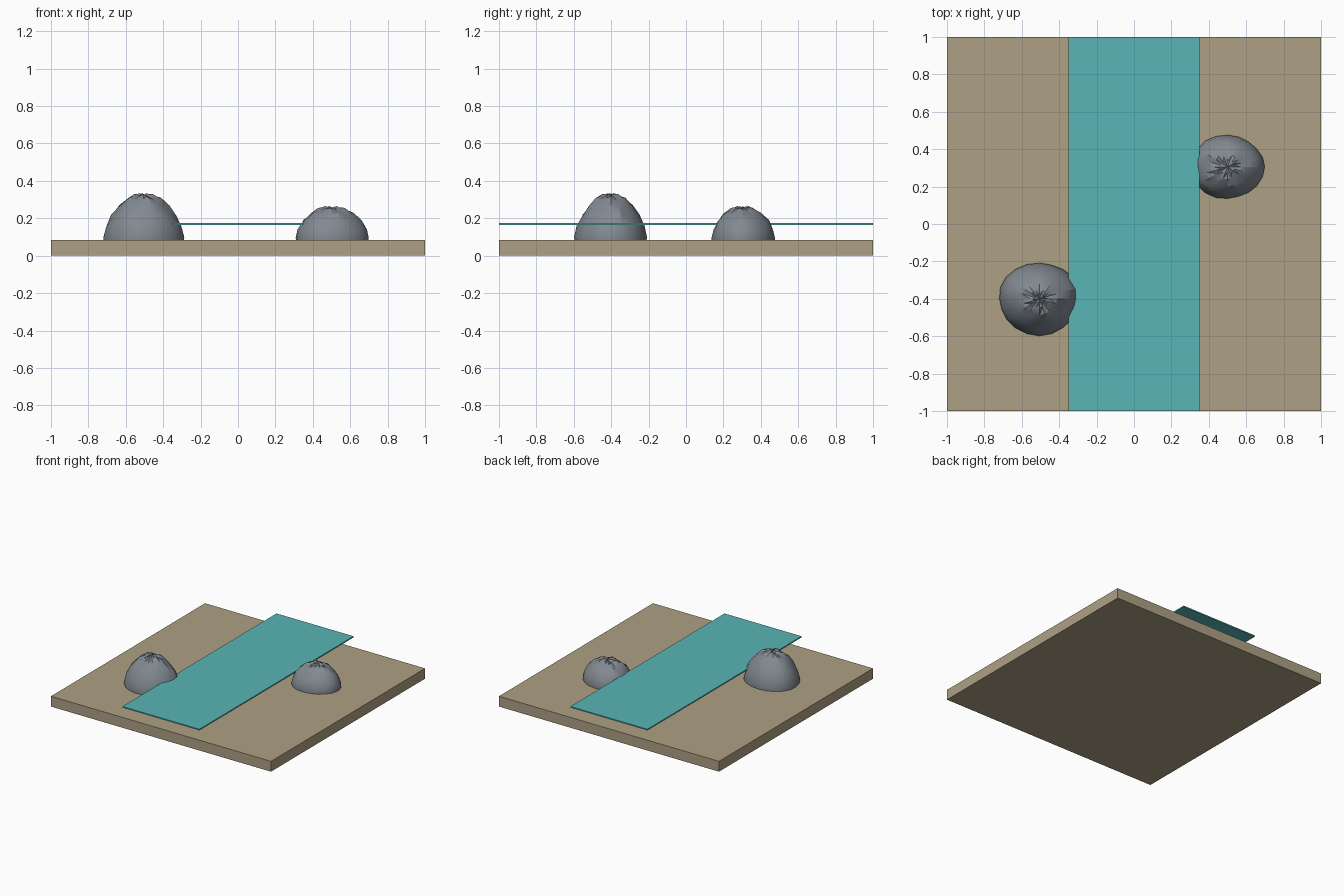
import bpy, bmesh, math
from mathutils import Vector

cube = bpy.data.objects.get("Cube")
if cube:
    bpy.data.objects.remove(cube, do_unlink=True)


def material(name, rgb):
    mat = bpy.data.materials.new(name)
    mat.use_nodes = True
    color = (*rgb, 1)
    mat.diffuse_color = color
    bsdf = next(n for n in mat.node_tree.nodes if n.type == 'BSDF_PRINCIPLED')
    bsdf.inputs["Base Color"].default_value = color
    return mat


sand = material("sandy_earth", (0.42, 0.35, 0.23))
water = material("turquoise_water", (0.10, 0.46, 0.465))
stone = material("grey_stone", (0.22, 0.25, 0.28))


def slab(name, size, bottom, mat):
    bpy.ops.mesh.primitive_cube_add(size=1, location=(0, 0, bottom + size[2] / 2))
    obj = bpy.context.object
    obj.name = name
    obj.scale = size
    bpy.ops.object.transform_apply(location=False, rotation=False, scale=True)
    obj.data.materials.append(mat)


def rock(name, center, radii, profile, phase, sides=20):
    """Dome of stacked rings, roughened by ridges that swirl toward the crown."""
    bm = bmesh.new()
    rings = []
    for i, (r, h) in enumerate(profile):
        ring = []
        for j in range(sides):
            a = math.tau * j / sides
            swirl = a + i * 0.25 + phase
            k = 1 + 0.02 * math.sin(3 * a + phase) + 0.012 * i / 2 * math.sin(6 * swirl)
            lift = 0.008 * math.sin(5 * swirl) if i > 2 else 0
            ring.append(bm.verts.new((center[0] + radii[0] * r * k * math.cos(a),
                                      center[1] + radii[1] * r * k * math.sin(a),
                                      center[2] + radii[2] * h + lift)))
        rings.append(ring)
    for low, high in zip(rings, rings[1:]):
        for j in range(sides):
            n = (j + 1) % sides
            bm.faces.new((low[j], low[n], high[n]))
            bm.faces.new((low[j], high[n], high[j]))
    # close the crown and the hidden base
    crown = bm.verts.new(Vector(center) + Vector((0, 0, radii[2] * 0.985)))
    for j in range(sides):
        bm.faces.new((rings[-1][j], rings[-1][(j + 1) % sides], crown))
    bm.faces.new(rings[0][::-1])
    mesh = bpy.data.meshes.new(name)
    bm.to_mesh(mesh)
    bm.free()
    mesh.materials.append(stone)
    obj = bpy.data.objects.new(name, mesh)
    bpy.context.collection.objects.link(obj)
    bpy.ops.object.select_all(action='DESELECT')
    obj.select_set(True)
    bpy.context.view_layer.objects.active = obj
    bpy.ops.object.shade_smooth_by_angle(angle=math.radians(30))


# Ground and the raised sheet of water
slab("ground", (2, 2, 0.085), 0, sand)
slab("river", (0.7, 2, 0.01), 0.165, water)

# Boulders on either bank: (relative radius, relative height) per ring
tall = [(0.98, -0.1), (1, 0.06), (0.93, 0.3), (0.8, 0.53), (0.62, 0.73),
        (0.43, 0.89), (0.24, 0.965), (0.1, 0.985)]
low = [(0.98, -0.1), (1, 0.06), (0.94, 0.32), (0.81, 0.57), (0.61, 0.78),
       (0.38, 0.93), (0.18, 0.985)]
rock("large_boulder", (-0.505, -0.4, 0.085), (0.217, 0.194, 0.245), tall, 0.4)
rock("small_boulder", (0.5, 0.305, 0.085), (0.195, 0.17, 0.175), low, 1.9)
